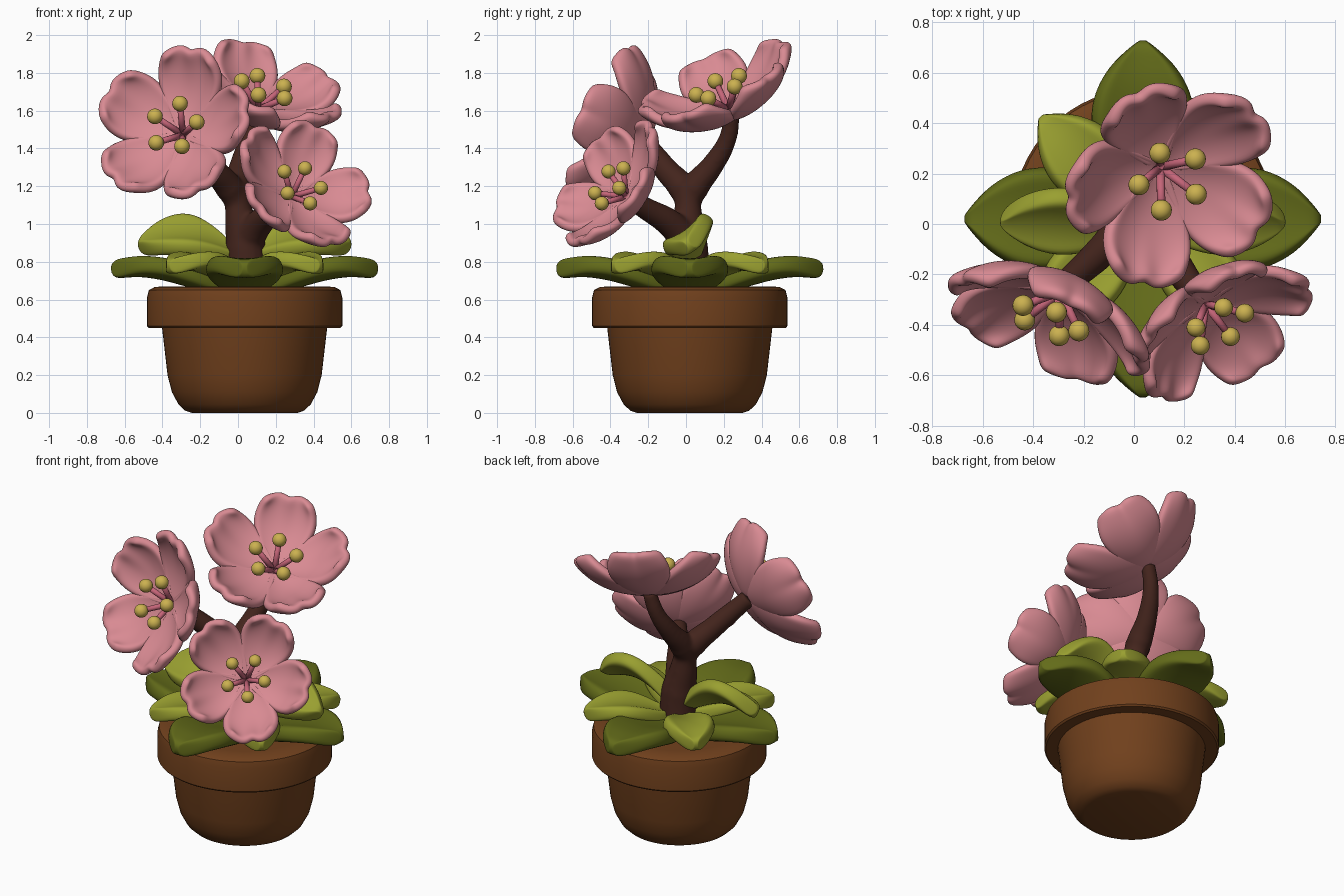
import bpy, bmesh, math
from mathutils import Matrix, Vector

if "Cube" in bpy.data.objects:
    bpy.data.objects.remove(bpy.data.objects["Cube"], do_unlink=True)

CENTRE = Vector((0.035, 0.02, 0))


def material(name, rgb):
    m = bpy.data.materials.new(name)
    m.use_nodes = True
    m.diffuse_color = (*rgb, 1)
    m.node_tree.nodes["Principled BSDF"].inputs["Base Color"].default_value = (*rgb, 1)
    return m


terracotta = material("terracotta", (0.165, 0.052, 0.012))
bark = material("bark", (0.057, 0.018, 0.012))
dark_green = material("dark_green", (0.125, 0.148, 0.01))
light_green = material("light_green", (0.32, 0.35, 0.03))
petal_pink = material("petal_pink", (0.69, 0.255, 0.29))
filament_pink = material("filament_pink", (0.56, 0.13, 0.19))
anther_yellow = material("anther_yellow", (0.60, 0.44, 0.08))


def finish(name, bm, mat):
    me = bpy.data.meshes.new(name)
    bm.to_mesh(me)
    bm.free()
    me.materials.append(mat)
    for p in me.polygons:
        p.use_smooth = True
    ob = bpy.data.objects.new(name, me)
    bpy.context.collection.objects.link(ob)
    return ob


def blade(bm, point, matrix, cols=6, rows=9):
    """Add a sheet of quads; point(u, t) has u across (-1..1), t along (0..1)."""
    grid = [[bm.verts.new(matrix @ Vector(point(2 * i / cols - 1, j / rows)))
             for i in range(cols + 1)] for j in range(rows + 1)]
    for j in range(rows):
        for i in range(cols):
            bm.faces.new((grid[j][i], grid[j][i + 1], grid[j + 1][i + 1], grid[j + 1][i]))


def thicken(ob, thickness):
    s = ob.modifiers.new("thickness", "SOLIDIFY")
    s.thickness = thickness
    s.offset = 0
    ob.modifiers.new("rounding", "SUBSURF").levels = 2
    ob.modifiers["rounding"].render_levels = 2


def sample(values, t):
    """Linear lookup in evenly spaced values."""
    k = min(int(t * (len(values) - 1)), len(values) - 2)
    f = t * (len(values) - 1) - k
    return values[k] * (1 - f) + values[k + 1] * f


def tubes(name, paths, mat):
    """Smooth tapered tubes through (x, y, z, radius) points, in one mesh."""
    cu = bpy.data.curves.new(name, "CURVE")
    cu.dimensions = "3D"
    cu.bevel_depth = 1
    cu.bevel_resolution = 6
    cu.resolution_u = 8
    cu.use_fill_caps = True
    for points in paths:
        sp = cu.splines.new("BEZIER")
        sp.bezier_points.add(len(points) - 1)
        for bp, (x, y, z, r) in zip(sp.bezier_points, points):
            bp.co = (x, y, z)
            bp.radius = r
            bp.handle_left_type = bp.handle_right_type = "AUTO"
    tmp = bpy.data.objects.new(name + "_path", cu)
    bpy.context.collection.objects.link(tmp)
    me = bpy.data.meshes.new_from_object(
        tmp.evaluated_get(bpy.context.evaluated_depsgraph_get()))
    bm = bmesh.new()
    bm.from_mesh(me)
    bmesh.ops.remove_doubles(bm, verts=bm.verts[:], dist=0.0001)
    bpy.data.objects.remove(tmp, do_unlink=True)
    bpy.data.meshes.remove(me)
    return finish(name, bm, mat)


# Pot: lathed profile with an overhanging rim, filled to the top
profile = [(0, 0), (.28, 0), (.315, .012), (.35, .045), (.385, .11), (.408, .2), (.437, .45),
           (.508, .45), (.517, .46), (.517, .61), (.507, .65), (.475, .667), (.4, .67), (0, .67)]
bm = bmesh.new()
verts = [bm.verts.new((r, 0, z)) for r, z in profile]
edges = [bm.edges.new(pair) for pair in zip(verts, verts[1:])]
bmesh.ops.spin(bm, geom=verts + edges, cent=(0, 0, 0), axis=(0, 0, 1),
               angle=math.tau, steps=64)
bmesh.ops.remove_doubles(bm, verts=bm.verts[:], dist=0.0005)
bmesh.ops.recalc_face_normals(bm, faces=bm.faces[:])
pot = finish("pot", bm, terracotta)
pot.location = CENTRE
bpy.ops.object.select_all(action="DESELECT")
pot.select_set(True)
bpy.context.view_layer.objects.active = pot
bpy.ops.object.shade_smooth_by_angle(angle=math.radians(40))

# Trunk with lower, left and back branches, fused into one skin
trunk = tubes("trunk_and_branches", [
    [(.04, .02, .6, .12), (.04, .01, .88, .108), (.015, .01, 1.0, .085),
     (0, .01, 1.1, .07), (-.02, .01, 1.2, .074)],
    [(.04, .01, .9, .09), (.11, -.08, 1.0, .075),
     (.2, -.21, 1.08, .06), (.27, -.305, 1.135, .05)],
    [(0, .01, 1.1, .06), (-.045, -.02, 1.19, .076),
     (-.12, -.1, 1.28, .066), (-.28, -.245, 1.465, .053)],
    [(0, .01, 1.1, .06), (-.005, .045, 1.19, .076), (.015, .14, 1.31, .06),
     (.055, .22, 1.45, .048), (.095, .245, 1.59, .042)]], bark)
fuse = trunk.modifiers.new("fuse", "REMESH")
fuse.mode = "VOXEL"
fuse.voxel_size = 0.011
fuse.use_smooth_shade = True
soften = trunk.modifiers.new("soften", "SMOOTH")
soften.factor = 0.5
soften.iterations = 12


# Leaves
def leaf(name, angle, length, width, spine, mat, thickness, twist=0):
    def point(u, t):
        w = 0.012 + width * max(0, math.sin(math.pi * t ** 1.15)) ** 0.75
        y, z = u * w, 0.035 * u * u * math.sin(math.pi * t)
        c, s = math.cos(twist), math.sin(twist)
        return 0.02 + (length - 0.02) * t, y * c - z * s, y * s + z * c + sample(spine, t)
    bm = bmesh.new()
    blade(bm, point, Matrix.Translation(CENTRE) @ Matrix.Rotation(angle, 4, "Z"))
    thicken(finish(name, bm, mat), thickness)


for k, side in enumerate(("left", "back", "right", "front")):
    quarter = k * math.pi / 2
    leaf("large_leaf_" + side, quarter, .71, .195, (.67, .68, .715, .755, .772, .758),
         dark_green, 0.1)
    leaf("small_leaf_" + side, quarter + math.pi / 4, .575, .14,
         (.70, .73, .77, .795, .793, .77), light_green, 0.085)
for side, angle, sign in (("left", 0, 1), ("right", math.pi, -1)):
    leaf("upper_leaf_" + side, angle, .565, .14, (.80, .87, .92, .935, .92, .88),
         light_green, 0.09, twist=sign * math.radians(36))


# Blossoms
def petal_point(u, t):
    length, a = 0.475, abs(u)
    r = 0.01 + length * (t - t ** 3 * (0.26 * u * u + 0.15 * (1 - a) ** 2))
    w = 0.035 + 0.152 * math.sin(2.4 * t)
    return r, u * w, 0.2 * t ** 2.3 - 0.015 + 0.045 * u * u * math.sin(2.7 * t)


def flower(label, root, normal, up, scale):
    n = Vector(normal).normalized()
    d = Vector(up)
    d = (d - n * d.dot(n)).normalized()
    frame = Matrix((d, n.cross(d), n)).transposed().to_4x4()
    frame = Matrix.Translation(root) @ frame @ Matrix.Scale(scale, 4)
    petals, filaments, anthers = bmesh.new(), bmesh.new(), bmesh.new()
    for k in range(5):
        m = frame @ Matrix.Rotation(k * math.tau / 5, 4, "Z")
        blade(petals, petal_point, m, cols=8, rows=8)
        # stamen: a stalk leaning outwards with a round tip
        tip = Vector((0.13, 0, 0.135))
        lean = tip.to_track_quat("Z", "Y").to_matrix().to_4x4()
        bmesh.ops.create_cone(filaments, cap_ends=True, segments=12, radius1=0.018,
                              radius2=0.016, depth=tip.length,
                              matrix=m @ Matrix.Translation(tip / 2) @ lean)
        bmesh.ops.create_uvsphere(anthers, u_segments=20, v_segments=12, radius=0.042,
                                  matrix=m @ Matrix.Translation(tip))
    thicken(finish(label + "_petals", petals, petal_pink), 0.058 * scale)
    finish(label + "_filaments", filaments, filament_pink)
    finish(label + "_anthers", anthers, anther_yellow)


flower("right_blossom", (-.292, -.267, 1.472), (-.35, -.87, .34), (.03, .03, .12), .99)
flower("left_blossom", (.283, -.317, 1.145), (.45, -.73, .52), (.018, .072, .087), .89)
flower("top_blossom", (.105, .225, 1.605), (.29, -.385, .88), (-.04, .106, .065), 1)
